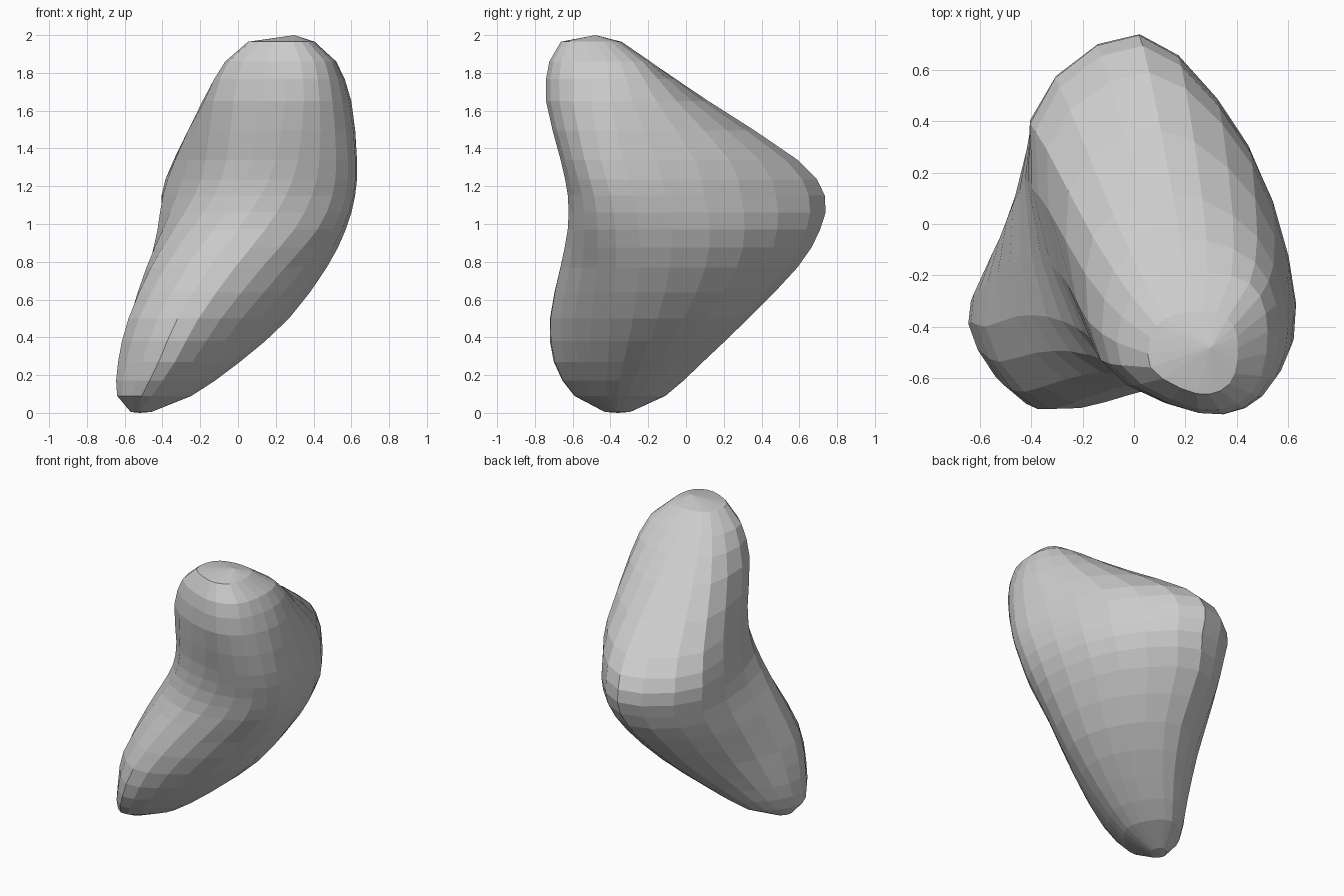
import bpy, bmesh
from mathutils import Vector

if "Cube" in bpy.data.objects:
    bpy.data.objects.remove(bpy.data.objects["Cube"])

# Height: seven outline points, running front, right, back, left
SECTIONS = {
    0.27: [(-.42, -.70), (-.16, -.57), (.01, -.33), (-.06, -.06), (-.26, .09), (-.51, -.07), (-.635, -.38)],
    0.50: [(-.32, -.72), (.02, -.59), (.27, -.28), (.17, .11), (-.12, .33), (-.45, .10), (-.58, -.40)],
    0.77: [(-.15, -.665), (.25, -.55), (.47, -.25), (.34, .27), (-.05, .59), (-.42, .28), (-.46, -.36)],
    0.97: [(.00, -.62), (.42, -.54), (.57, -.25), (.43, .31), (.02, .71), (-.40, .39), (-.34, -.36)],
    1.15: [(.12, -.62), (.50, -.55), (.62, -.28), (.45, .29), (.02, .735), (-.405, .39), (-.23, -.40)],
    1.34: [(.20, -.655), (.52, -.60), (.63, -.33), (.46, .23), (.06, .59), (-.34, .29), (-.17, -.45)],
    1.65: [(.25, -.735), (.50, -.67), (.60, -.40), (.48, -.05), (.15, .12), (-.16, -.05), (-.13, -.53)],
    1.86: [(.25, -.72), (.46, -.66), (.52, -.42), (.45, -.23), (.20, -.19), (-.01, -.28), (-.05, -.55)],
}
STEPS = 3


def smooth_loop(points, z):
    """Closed Catmull-Rom curve through the outline points."""
    p = [Vector((x, y, z)) for x, y in points]
    n, out = len(p), []
    for i in range(n):
        a, b, c, d = p[i - 1], p[i], p[(i + 1) % n], p[(i + 2) % n]
        for s in range(STEPS):
            t = s / STEPS
            out.append(0.5 * (2 * b + (c - a) * t + (2 * a - 5 * b + 4 * c - d) * t * t
                              + (3 * b - a - 3 * c + d) * t ** 3))
    return out


def shrink(loop, centre, z, k):
    """Smaller copy of a loop around a new centre, for the rounded ends."""
    mid = sum(loop, Vector()) / len(loop)
    return [Vector((centre[0] + (v - mid).x * k, centre[1] + (v - mid).y * k, z)) for v in loop]


def between(a, b, c, d):
    """Curved in-between loop from four neighbouring loops."""
    return [(9 * (q + r) - p - s) / 16 for p, q, r, s in zip(a, b, c, d)]


loops = [smooth_loop(pts, z) for z, pts in SECTIONS.items()]
first, last = loops[0], loops[-1]
loops = ([shrink(first, (-.51, -.36), 0.005, .17), shrink(first, (-.43, -.34), 0.09, .61)]
         + loops + [shrink(last, (.25, -.49), 1.965, .6)])
dense = loops[:2]
for k in range(1, len(loops) - 2):
    dense += [between(*loops[k - 1:k + 3]), loops[k + 1]]
dense.append(loops[-1])

# Loft the loops and close both ends with fans
bm = bmesh.new()
rings = [[bm.verts.new(v) for v in loop] for loop in dense]
n = len(rings[0])
bottom = bm.verts.new((-.52, -.36, 0))
top = bm.verts.new((.30, -.48, 2))
for i in range(n):
    j = (i + 1) % n
    for lo, hi in zip(rings, rings[1:]):
        bm.faces.new((lo[i], lo[j], hi[j], hi[i]))
    bm.faces.new((bottom, rings[0][j], rings[0][i]))
    bm.faces.new((top, rings[-1][i], rings[-1][j]))
bmesh.ops.remove_doubles(bm, verts=bm.verts[:], dist=1e-5)
bmesh.ops.recalc_face_normals(bm, faces=bm.faces[:])

mesh = bpy.data.meshes.new("rounded_stone")
bm.to_mesh(mesh)
bm.free()
bpy.context.collection.objects.link(bpy.data.objects.new("rounded_stone", mesh))
